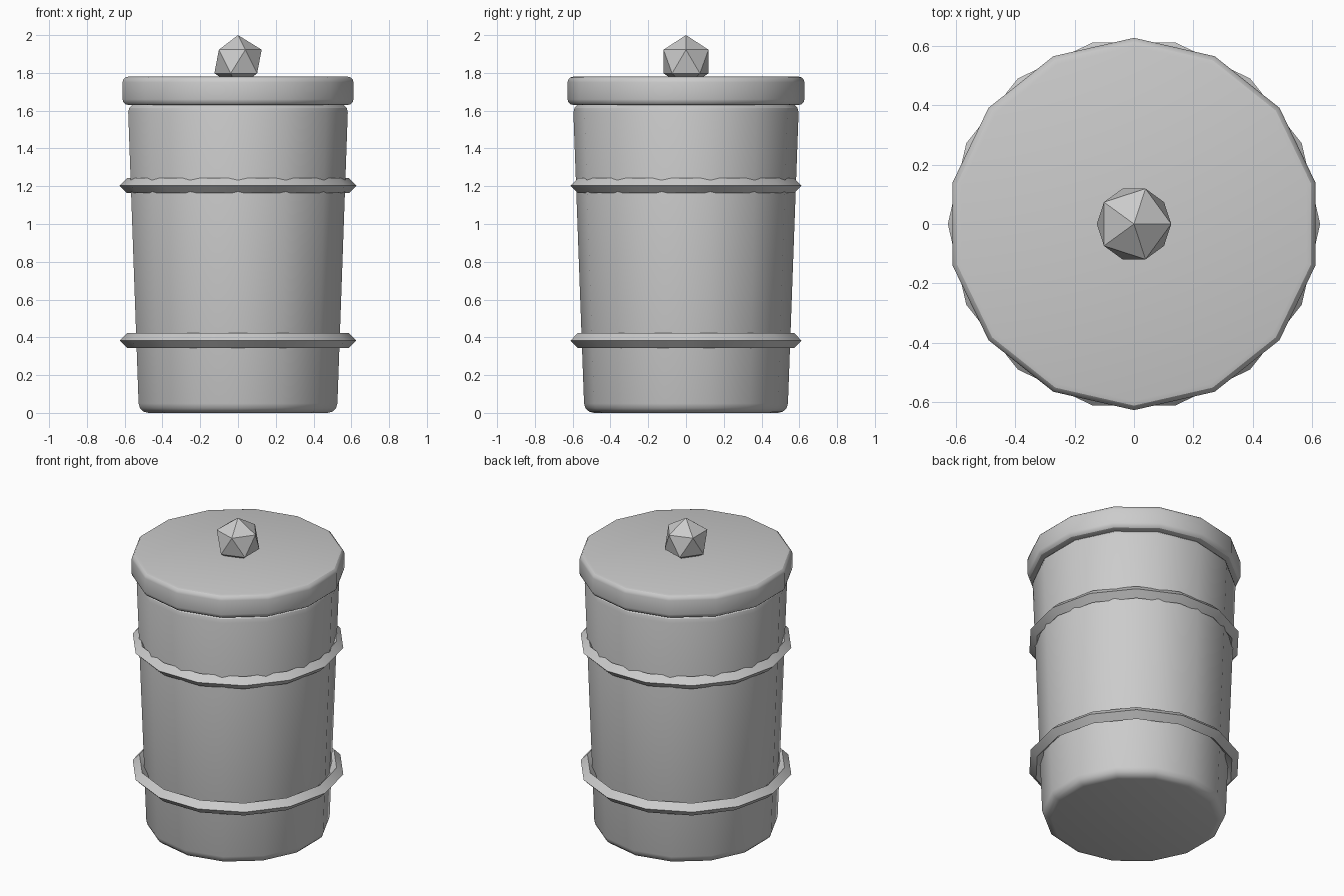
import bpy, math

if "Cube" in bpy.data.objects:
    bpy.data.objects.remove(bpy.data.objects["Cube"])

SIDES = 14
grey = bpy.data.materials.new("plain_grey")
grey.diffuse_color = (0.6, 0.6, 0.6, 1)
grey.use_nodes = True
grey.node_tree.nodes["Principled BSDF"].inputs["Base Color"].default_value = grey.diffuse_color


def finish(name, angle=None):
    ob = bpy.context.object
    ob.name = name
    ob.data.materials.append(grey)
    if angle:
        bpy.ops.object.shade_smooth_by_angle(angle=math.radians(angle))
    return ob


def rounded_drum(name, r_bottom, r_top, z0, z1, bevel):
    """Tapered 14-sided drum with rounded rims."""
    bpy.ops.mesh.primitive_cone_add(vertices=SIDES, radius1=r_bottom, radius2=r_top,
                                    depth=z1 - z0, location=(0, 0, (z0 + z1) / 2))
    mod = bpy.context.object.modifiers.new("rim", 'BEVEL')
    mod.width = bevel
    mod.segments = 3
    mod.limit_method = 'ANGLE'
    mod.angle_limit = math.radians(40)
    bpy.ops.object.modifier_apply(modifier=mod.name)
    finish(name, 30)


# Barrel body and lid
rounded_drum("body", 0.538, 0.598, 0.0, 1.64, 0.05)
rounded_drum("lid", 0.627, 0.627, 1.63, 1.78, 0.03)

# Diamond-section hoops
for name, z in (("lower_hoop", 0.383), ("upper_hoop", 1.203)):
    bpy.ops.mesh.primitive_torus_add(major_segments=SIDES, minor_segments=4,
                                     major_radius=0.587, minor_radius=0.04,
                                     location=(0, 0, z))
    finish(name, 30)

# Faceted lid knob
bpy.ops.mesh.primitive_ico_sphere_add(subdivisions=1, radius=0.14, location=(0, 0, 1.86))
finish("knob")
